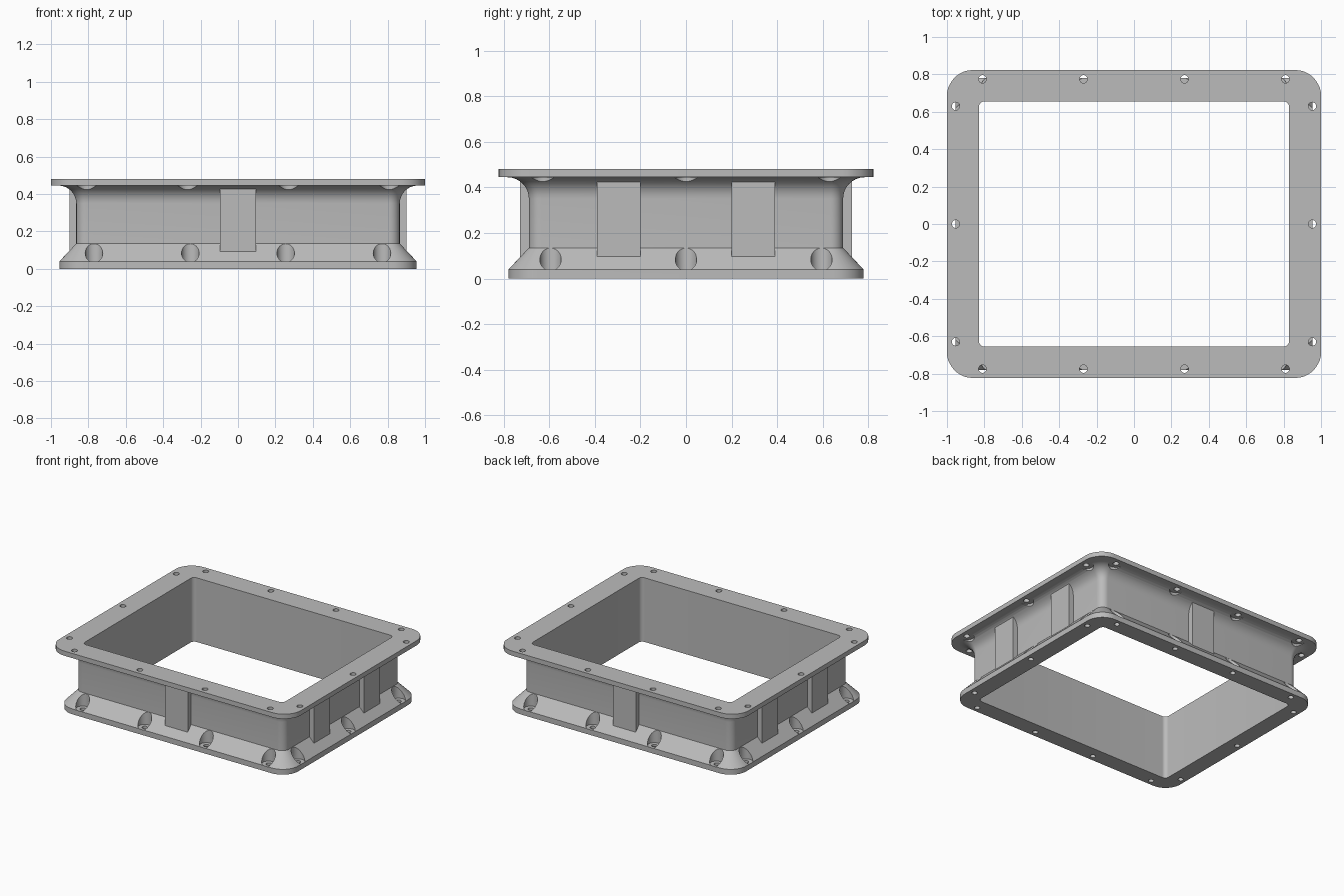
import bpy
import bmesh
from math import sin, cos, pi, radians
from mathutils import Matrix, Vector

cube = bpy.data.objects.get("Cube")
if cube:
    bpy.data.objects.remove(cube, do_unlink=True)

grey = bpy.data.materials.new("plain grey")
grey.use_nodes = True
colour = (0.5, 0.5, 0.5, 1)
grey.diffuse_color = colour
grey.node_tree.nodes["Principled BSDF"].inputs["Base Color"].default_value = colour

WALL_X, WALL_Y = 0.865, 0.69      # outer faces of the upright wall
ARC_STEPS = 10


def make_object(name, bm):
    bmesh.ops.recalc_face_normals(bm, faces=bm.faces)
    mesh = bpy.data.meshes.new(name)
    bm.to_mesh(mesh)
    bm.free()
    mesh.materials.append(grey)
    obj = bpy.data.objects.new(name, mesh)
    bpy.context.collection.objects.link(obj)
    return obj


def rounded_rectangle(hx, hy, r, z):
    centres = [(1, 1), (-1, 1), (-1, -1), (1, -1)]
    points = []
    for i, (sx, sy) in enumerate(centres):
        for k in range(ARC_STEPS + 1):
            a = (i + k / ARC_STEPS) * pi / 2
            points.append(Vector((sx * (hx - r) + r * cos(a),
                                  sy * (hy - r) + r * sin(a), z)))
    return points


def add_cylinder(bm, x, y, z0, z1, r, sides):
    place = Matrix.Translation((x, y, (z0 + z1) / 2))
    bmesh.ops.create_cone(bm, cap_ends=True, segments=sides, radius1=r,
                          radius2=r, depth=z1 - z0, matrix=place)


def bolt_points(long_x, long_y, short_x, short_y):
    """Four bolts along each long side, three along each short side."""
    for s in (-1, 1):
        for x in long_x:
            yield from ((x, s * long_y), (-x, s * long_y))
        for y in short_y:
            yield s * short_x, y


# Frame section: offset from the wall face, corner radius, height
section = [(-0.035, 0.03, 0), (0.09, 0.13, 0), (0.09, 0.13, 0.04),
           (0, 0.055, 0.135)]
FILLET = 0.095
for k in range(9):
    a = k / 8 * pi / 2
    out = FILLET * (1 - cos(a))
    section.append((out, 0.055 + 0.8 * out, 0.35 + FILLET * sin(a)))
section += [(0.133, 0.135, 0.445), (0.133, 0.135, 0.48), (-0.035, 0.03, 0.48)]

bm = bmesh.new()
rings = [[bm.verts.new(p) for p in
          rounded_rectangle(WALL_X + off, WALL_Y + off, r, z)]
         for off, r, z in section]
for lower, upper in zip(rings, rings[1:] + rings[:1]):
    n = len(lower)
    for i in range(n):
        j = (i + 1) % n
        bm.faces.new((lower[i], lower[j], upper[j], upper[i]))
# Outer size settles on the two-unit length
for v in bm.verts:
    if v.co.z > 0.444 and abs(v.co.x) > 0.99:
        v.co.x *= 1 / 0.998
frame = make_object("flanged_frame", bm)

# Bolt layouts on the two flanges
top_bolts = list(bolt_points((0.27, 0.81), 0.775, 0.953, (-0.63, 0, 0.63)))
base_bolts = list(bolt_points((0.255, 0.77), 0.738, 0.913, (-0.595, 0, 0.595)))

# Round pockets for the bolt heads, then the bolt holes
pockets = bmesh.new()
holes = bmesh.new()
for x, y in top_bolts:
    add_cylinder(pockets, x, y, 0.3, 0.4445, 0.05, 32)
    add_cylinder(holes, x, y, 0.4, 0.55, 0.021, 20)
for x, y in base_bolts:
    add_cylinder(pockets, x, y, 0.039, 0.2, 0.047, 32)
    add_cylinder(holes, x, y, -0.05, 0.1, 0.019, 20)

bpy.context.view_layer.objects.active = frame
for name, cutter_bm in (("pocket_cutter", pockets), ("hole_cutter", holes)):
    cutter = make_object(name, cutter_bm)
    cutter.hide_render = True
    cut = frame.modifiers.new(name, 'BOOLEAN')
    cut.operation = 'DIFFERENCE'
    cut.solver = 'EXACT'
    cut.object = cutter
    bpy.ops.object.modifier_apply(modifier=cut.name)
    bpy.data.objects.remove(cutter, do_unlink=True)

bpy.ops.object.select_all(action='DESELECT')
frame.select_set(True)
bpy.ops.object.shade_smooth_by_angle(angle=radians(30))


# Flat pads standing proud of the wall between the flanges
def make_pad(name, x, y, sx, sy):
    bm = bmesh.new()
    place = Matrix.Translation((x, y, 0.25)) @ Matrix.Diagonal((sx, sy, 0.38, 1))
    bmesh.ops.create_cube(bm, size=1, matrix=place)
    make_object(name, bm)


DEPTH, PROUD, WIDTH = 0.06, 0.04, 0.19
inset = PROUD - DEPTH / 2
for s, name in ((-1, "front_pad"), (1, "back_pad")):
    make_pad(name, 0, s * (WALL_Y + inset), WIDTH, DEPTH)
for s, name in ((-1, "right_pad"), (1, "left_pad")):
    for y in (-0.295, 0.295):
        make_pad(name, s * (WALL_X + inset - 0.003), y, DEPTH, WIDTH)
